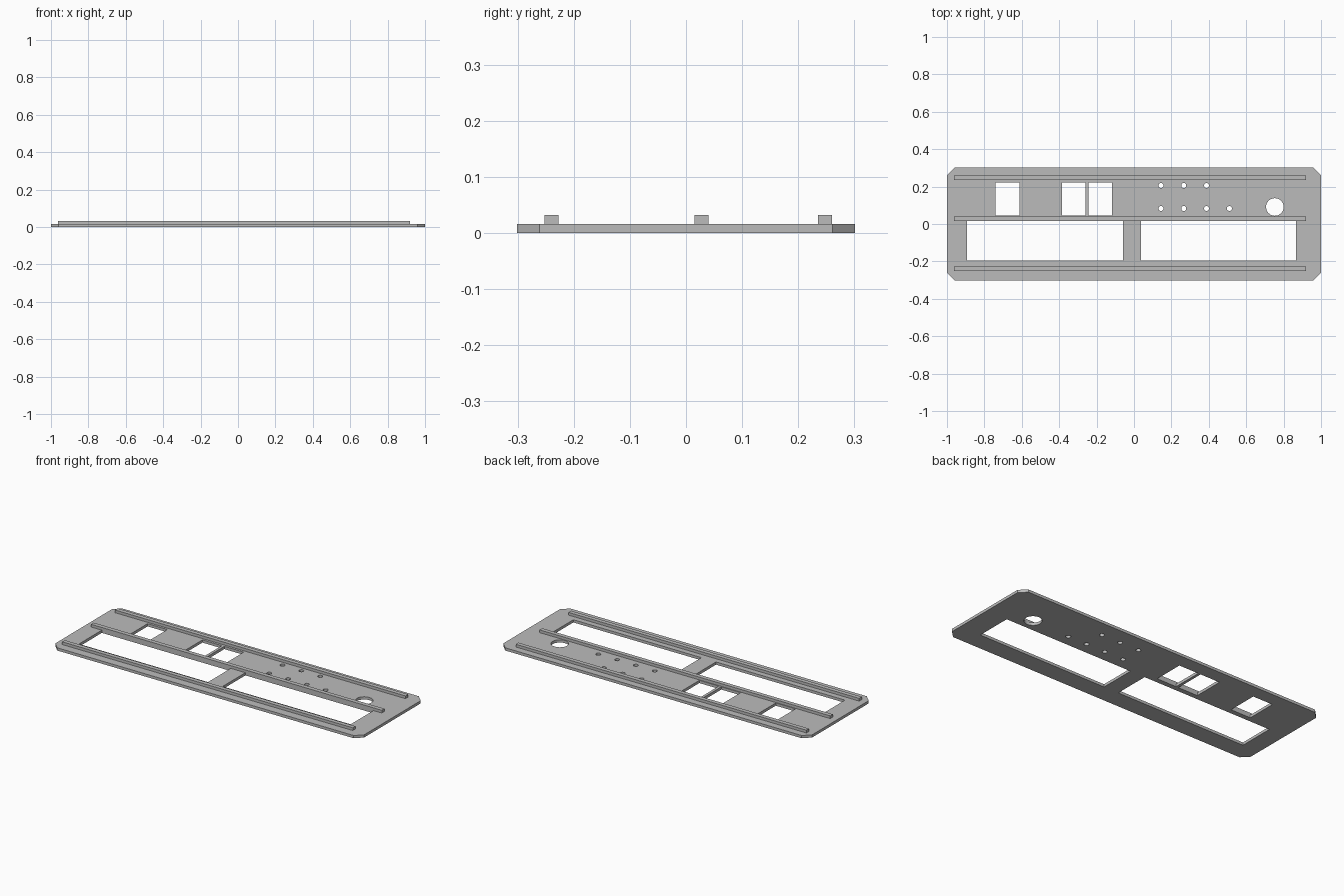
import bpy, bmesh
from math import cos, sin, tau

PLATE_T = 0.016     # plate thickness
RAIL_H = 0.016      # rail height above the plate

cube = bpy.data.objects.get("Cube")
if cube:
    bpy.data.objects.remove(cube, do_unlink=True)

grey = bpy.data.materials.new("plain grey")
grey.use_nodes = True
grey.diffuse_color = (0.5, 0.5, 0.5, 1)
grey.node_tree.nodes["Principled BSDF"].inputs["Base Color"].default_value = (0.5, 0.5, 0.5, 1)


def rect(x0, x1, y0, y1):
    return [(x0, y0), (x1, y0), (x1, y1), (x0, y1)]


def circle(x, y, r, n=32):
    return [(x + r * cos(tau * i / n), y + r * sin(tau * i / n)) for i in range(n)]


def slab(name, outlines, z0, z1):
    """Extrude a flat outline; outlines after the first become holes."""
    curve = bpy.data.curves.new(name + "_profile", "CURVE")
    curve.dimensions = "2D"
    curve.fill_mode = "BOTH"
    curve.extrude = (z1 - z0) / 2
    for pts in outlines:
        spline = curve.splines.new("POLY")
        spline.points.add(len(pts) - 1)
        for p, (x, y) in zip(spline.points, pts):
            p.co = (x, y, 0, 1)
        spline.use_cyclic_u = True
    helper = bpy.data.objects.new(name + "_profile", curve)
    bpy.context.scene.collection.objects.link(helper)
    deps = bpy.context.evaluated_depsgraph_get()
    mesh = bpy.data.meshes.new_from_object(helper.evaluated_get(deps))
    bpy.data.objects.remove(helper, do_unlink=True)

    # Weld caps to walls and lift into place
    bm = bmesh.new()
    bm.from_mesh(mesh)
    bmesh.ops.remove_doubles(bm, verts=bm.verts, dist=0.0001)
    bmesh.ops.recalc_face_normals(bm, faces=bm.faces)
    bmesh.ops.translate(bm, verts=bm.verts, vec=(0, 0, (z0 + z1) / 2))
    for f in bm.faces:
        f.smooth = False
        f.material_index = 0
    bm.to_mesh(mesh)
    bm.free()
    mesh.name = name
    mesh.materials.clear()
    mesh.materials.append(grey)
    obj = bpy.data.objects.new(name, mesh)
    bpy.context.scene.collection.objects.link(obj)
    return obj


# Plate outline with chamfered corners
X, Y, C = 1.0, 0.301, 0.04
outline = [(-X + C, -Y), (X - C, -Y), (X, -Y + C), (X, Y - C),
           (X - C, Y), (-X + C, Y), (-X, Y - C), (-X, -Y + C)]

# Two long windows in the front half, three small ones behind
holes = [rect(x0, x1, -0.195, 0.016) for x0, x1 in ((-0.893, -0.058), (0.037, 0.866))]
holes += [rect(x0, x1, 0.045, 0.222)
          for x0, x1 in ((-0.741, -0.613), (-0.386, -0.26), (-0.244, -0.118))]

# Two rows of small round holes and one large round hole
for y, count in ((0.083, 4), (0.206, 3)):
    holes += [circle(0.144 + 0.122 * i, y, 0.0135, 20) for i in range(count)]
holes.append(circle(0.753, 0.091, 0.047, 40))

slab("panel_plate", [outline] + holes, 0, PLATE_T)

# Three stiffening rails along the plate
for name, y in (("front_rail", -0.24), ("middle_rail", 0.028), ("back_rail", 0.248)):
    slab(name, [rect(-0.962, 0.92, y - 0.0125, y + 0.0125)], PLATE_T, PLATE_T + RAIL_H)
